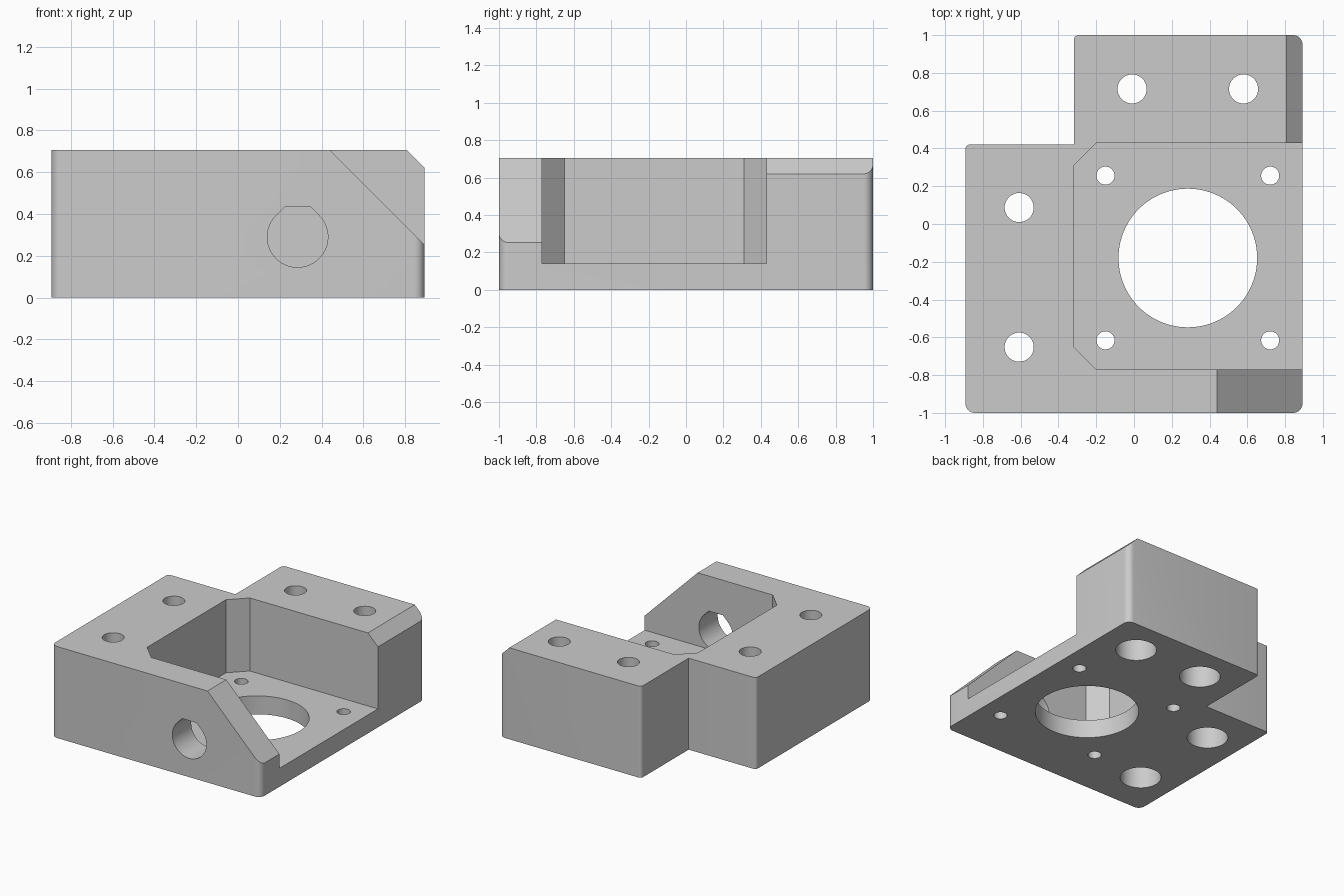
import bpy
import bmesh
from math import cos, sin, pi, radians

cube = bpy.data.objects.get("Cube")
if cube:
    bpy.data.objects.remove(cube, do_unlink=True)

HEIGHT, FLOOR = 0.705, 0.142
LEFT, RIGHT = -0.892, 0.892

grey = bpy.data.materials.new("plain grey")
grey.use_nodes = True
colour = (0.6, 0.6, 0.6, 1)
grey.diffuse_color = colour
grey.node_tree.nodes["Principled BSDF"].inputs["Base Color"].default_value = colour


def prism(name, points, lo, hi, along="z"):
    """Extrude a 2D outline along z, or an x-z outline along y."""
    bm = bmesh.new()
    place = (lambda a, b, t: (a, b, t)) if along == "z" else (lambda a, b, t: (a, t, b))
    rings = [[bm.verts.new(place(a, b, t)) for a, b in points] for t in (lo, hi)]
    bm.faces.new(rings[0])
    bm.faces.new(rings[1])
    n = len(points)
    for i in range(n):
        j = (i + 1) % n
        bm.faces.new((rings[0][i], rings[0][j], rings[1][j], rings[1][i]))
    bmesh.ops.recalc_face_normals(bm, faces=bm.faces)
    mesh = bpy.data.meshes.new(name)
    bm.to_mesh(mesh)
    bm.free()
    mesh.materials.append(grey)
    obj = bpy.data.objects.new(name, mesh)
    bpy.context.collection.objects.link(obj)
    return obj


def arc(cx, cy, r, start, end, steps):
    angles = [radians(start + (end - start) * i / steps) for i in range(steps + 1)]
    return [(cx + r * cos(a), cy + r * sin(a)) for a in angles]


def drill(name, x, y, r, lo, hi, sides=48):
    return prism(name, arc(x, y, r, 0, 360, sides)[:-1], lo, hi)


# L-shaped block with rounded outer corners
big, small = 0.05, 0.025
outline = (arc(LEFT + big, -1 + big, big, 180, 270, 8)
           + arc(RIGHT - big, -1 + big, big, 270, 360, 8)
           + arc(RIGHT - big, 1 - big, big, 0, 90, 8)
           + arc(-0.318 + small, 1 - small, small, 90, 180, 6)
           + [(-0.318, 0.422)]
           + arc(LEFT + small, 0.422 - small, small, 90, 180, 6))
body = prism("motor_mount_body", outline, 0, HEIGHT)

cutters = []

# motor pocket, open to the left side, with cut inner corners
pocket = [(1.2, -0.77), (1.2, 0.43), (-0.2, 0.43), (-0.32, 0.31),
          (-0.32, -0.65), (-0.2, -0.77)]
cutters.append(prism("pocket_cutter", pocket, FLOOR, 1))

# sloped ends of the front and back walls
for name, x, lo, hi in (("front_slope", 0.44, -1.2, -0.6), ("back_slope", 0.807, 0.3, 1.2)):
    total = x + HEIGHT
    cutters.append(prism(name + "_cutter",
                         [(x - 0.2, HEIGHT + 0.2), (1.2, total - 1.2), (1.2, HEIGHT + 0.2)],
                         lo, hi, "y"))

# flat-topped teardrop rod hole in the front wall
r, cx, cz = 0.145, 0.285, 0.29
flat = r * (2 ** 0.5 - 1)
teardrop = arc(cx, cz, r, 135, 405, 40) + [(cx + flat, cz + r), (cx - flat, cz + r)]
cutters.append(prism("rod_hole_cutter", teardrop, -1.2, -0.5, "y"))

# shaft opening and the four motor screw holes
cutters.append(drill("shaft_cutter", 0.285, -0.18, 0.367, -0.2, 0.4, 96))
for sx in (-1, 1):
    for sy in (-1, 1):
        cutters.append(drill("motor_screw_cutter", 0.285 + sx * 0.436,
                             -0.18 + sy * 0.436, 0.048, -0.2, 0.4, 32))

# frame screw holes, counterbored from below
for x, y in ((-0.01, 0.715), (0.58, 0.715), (-0.608, 0.087), (-0.608, -0.652)):
    cutters.append(drill("frame_screw_cutter", x, y, 0.077, -0.2, 1))
    cutters.append(drill("screw_head_cutter", x, y, 0.145, -0.2, 0.56))

for cutter in cutters:
    mod = body.modifiers.new(cutter.name, "BOOLEAN")
    mod.operation = "DIFFERENCE"
    mod.solver = "EXACT"
    mod.object = cutter
    cutter.hide_render = True

# bake the cuts and drop the cutters
bpy.context.view_layer.update()
graph = bpy.context.evaluated_depsgraph_get()
result = bpy.data.meshes.new_from_object(body.evaluated_get(graph))
body.modifiers.clear()
body.data = result
for cutter in cutters:
    bpy.data.objects.remove(cutter, do_unlink=True)

bpy.ops.object.select_all(action="DESELECT")
body.select_set(True)
bpy.context.view_layer.objects.active = body
bpy.ops.object.shade_smooth_by_angle(angle=radians(25))
